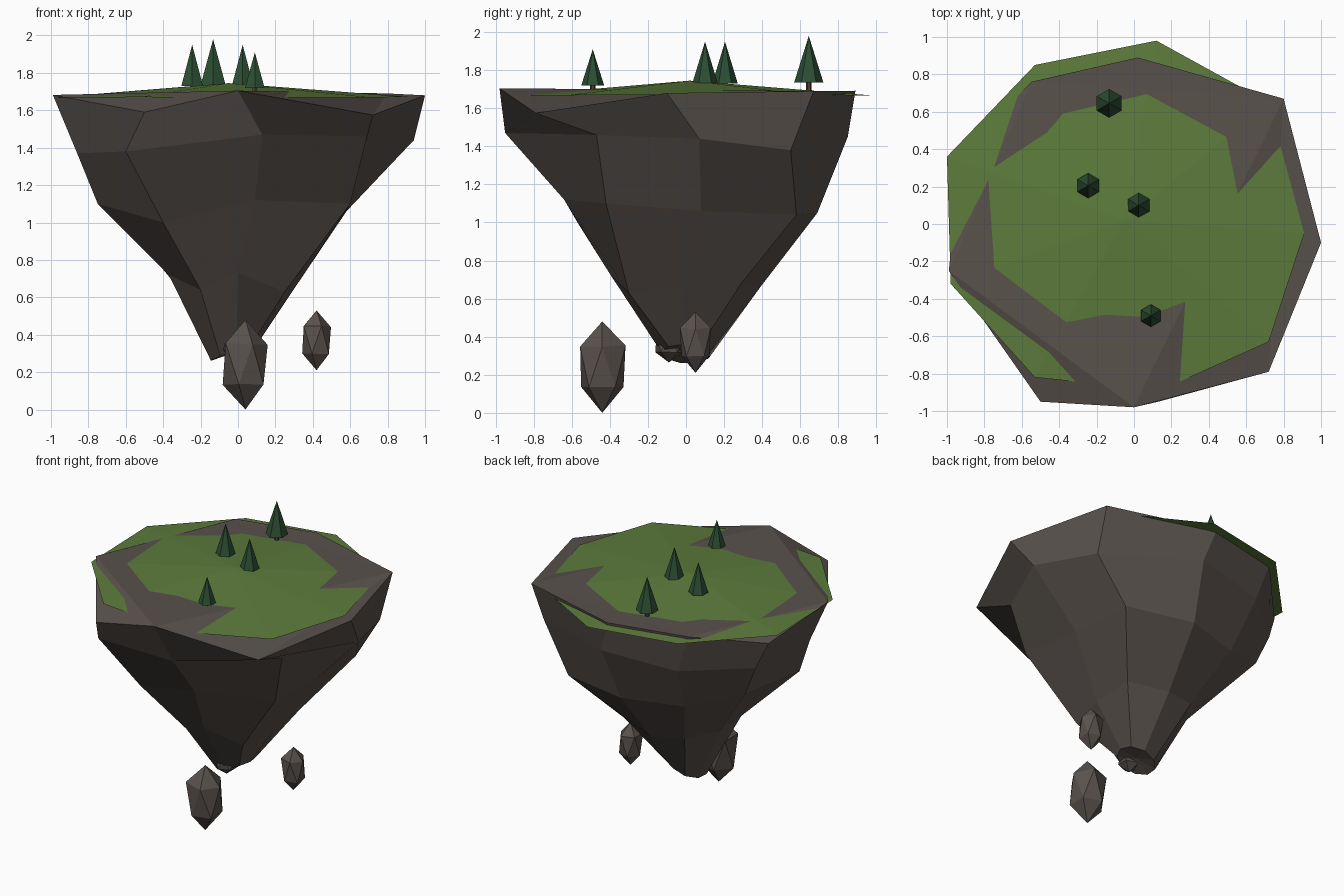
import bpy, bmesh, math, random
from mathutils import Vector

if "Cube" in bpy.data.objects:
    bpy.data.objects.remove(bpy.data.objects["Cube"])
random.seed(4)

def mat(name, rgb):
    m = bpy.data.materials.new(name)
    m.diffuse_color = (*rgb, 1)
    m.use_nodes = True
    m.node_tree.nodes["Principled BSDF"].inputs["Base Color"].default_value = m.diffuse_color
    return m

ROCK = mat("rock", (0.10, 0.083, 0.073))
GRASS = mat("grass", (0.11, 0.20, 0.045))
LEAF = mat("leaf", (0.025, 0.075, 0.033))
BARK = mat("bark", (0.09, 0.05, 0.03))

def finish(bm, name, m, normals=True):
    if normals:
        bmesh.ops.recalc_face_normals(bm, faces=bm.faces[:])
    me = bpy.data.meshes.new(name)
    bm.to_mesh(me)
    bm.free()
    me.materials.append(m)
    ob = bpy.data.objects.new(name, me)
    bpy.context.collection.objects.link(ob)
    return ob

# island body: stacked nine-sided irregular rings, rim first
rings = [
    [(1, -.1, 1.68), (.8, .67, 1.69), (.02, .89, 1.692), (-.55, .76, 1.69), (-.93, .36, 1.59),
     (-.99, -.25, 1.682), (-.5, -.95, 1.59), (0, -.98, 1.705), (.72, -.79, 1.575)],
    [(.94, .07, 1.44), (.78, .55, 1.38), (.1, .85, 1.45), (-.45, .74, 1.4), (-.85, .4, 1.4),
     (-.86, -.22, 1.37), (-.6, -.78, 1.38), (.13, -.95, 1.47), (.69, -.47, 1.46)],
    [(.58, .08, 1.06), (.56, .58, 1.04), (.05, .69, 1.05), (-.38, .56, 1.05), (-.75, .38, 1.17),
     (-.75, -.26, 1.1), (-.4, -.57, 1.0), (.09, -.64, 1.12), (.6, -.42, 1.1)],
    [(.31, -.02, .66), (.3, .29, .68), (.02, .39, .66), (-.22, .33, .68), (-.36, .12, .7),
     (-.37, -.12, .72), (-.2, -.32, .64), (0, -.4, .73), (.25, -.3, .63)],
]
tip = [(.13 * math.cos(math.radians(40 * k - 5)) - .02,
        .13 * math.sin(math.radians(40 * k - 5)), .31 + .05 * math.cos(math.radians(40 * k)))
       for k in range(9)]
bm = bmesh.new()
vs = [[bm.verts.new(p) for p in r] for r in rings + [tip]]
for a, b in zip(vs, vs[1:]):
    for k in range(9):
        j = (k + 1) % 9
        bm.faces.new((a[k], a[j], b[j], b[k]))
# uneven cap: low corners dip beneath the grass
for tri in [(3, 4, 5), (5, 6, 7), (7, 8, 1), (8, 0, 1), (1, 2, 3), (1, 3, 7), (3, 5, 7)]:
    bm.faces.new([vs[0][k] for k in tri])
low = bm.verts.new((-.02, 0, .33))
for k in range(9):
    bm.faces.new((low, vs[-1][(k + 1) % 9], vs[-1][k]))
finish(bm, "island_rock", ROCK)

# grass: shallow nine-sided cone that the rock cap pokes through
edge = [(.91, -.05, 1.672), (.72, .65, 1.67), (.12, .98, 1.667), (-.53, .85, 1.667),
        (-1, .36, 1.668), (-.98, -.32, 1.668), (-.53, -.82, 1.67), (.14, -.89, 1.667),
        (.72, -.63, 1.668)]
bm = bmesh.new()
peak = bm.verts.new((-.05, .02, 1.745))
ev = [bm.verts.new(p) for p in edge]
for k in range(9):
    bm.faces.new((peak, ev[k], ev[(k + 1) % 9]))
finish(bm, "grass", GRASS, False)

# floating boulders: stretched, jittered icosahedra
def boulder(name, loc, half):
    bm = bmesh.new()
    bmesh.ops.create_icosphere(bm, subdivisions=1, radius=1)
    for v in bm.verts:
        if abs(v.co.z) < .9:
            v.co *= random.uniform(.95, 1.1)
        v.co = Vector(loc) + Vector([a * b for a, b in zip(v.co, half)])
    finish(bm, name, ROCK)

boulder("boulder_large", (.04, -.44, .24), (.135, .135, .24))
boulder("boulder_medium", (.42, .05, .37), (.088, .088, .16))
boulder("boulder_small", (-.03, -.09, .365), (.08, .08, .1))

# trees: six-sided cones on short trunks
def cone(name, x, y, z0, z1, r0, r1, m):
    bm = bmesh.new()
    bmesh.ops.create_cone(bm, cap_ends=True, segments=6, radius1=r0, radius2=r1, depth=z1 - z0)
    bmesh.ops.translate(bm, verts=bm.verts[:], vec=(x, y, (z0 + z1) / 2))
    finish(bm, name, m)

for i, (x, y, z0, z1, r) in enumerate([(-.133, .645, 1.735, 1.98, .077), (-.245, .205, 1.73, 1.95, .067),
                                       (.025, .1, 1.73, 1.95, .067), (.09, -.49, 1.72, 1.91, .06)]):
    cone(f"tree_crown_{i}", x, y, z0, z1, r, 0, LEAF)
    cone(f"tree_trunk_{i}", x, y, 1.68, z0 + .02, .016, .014, BARK)
